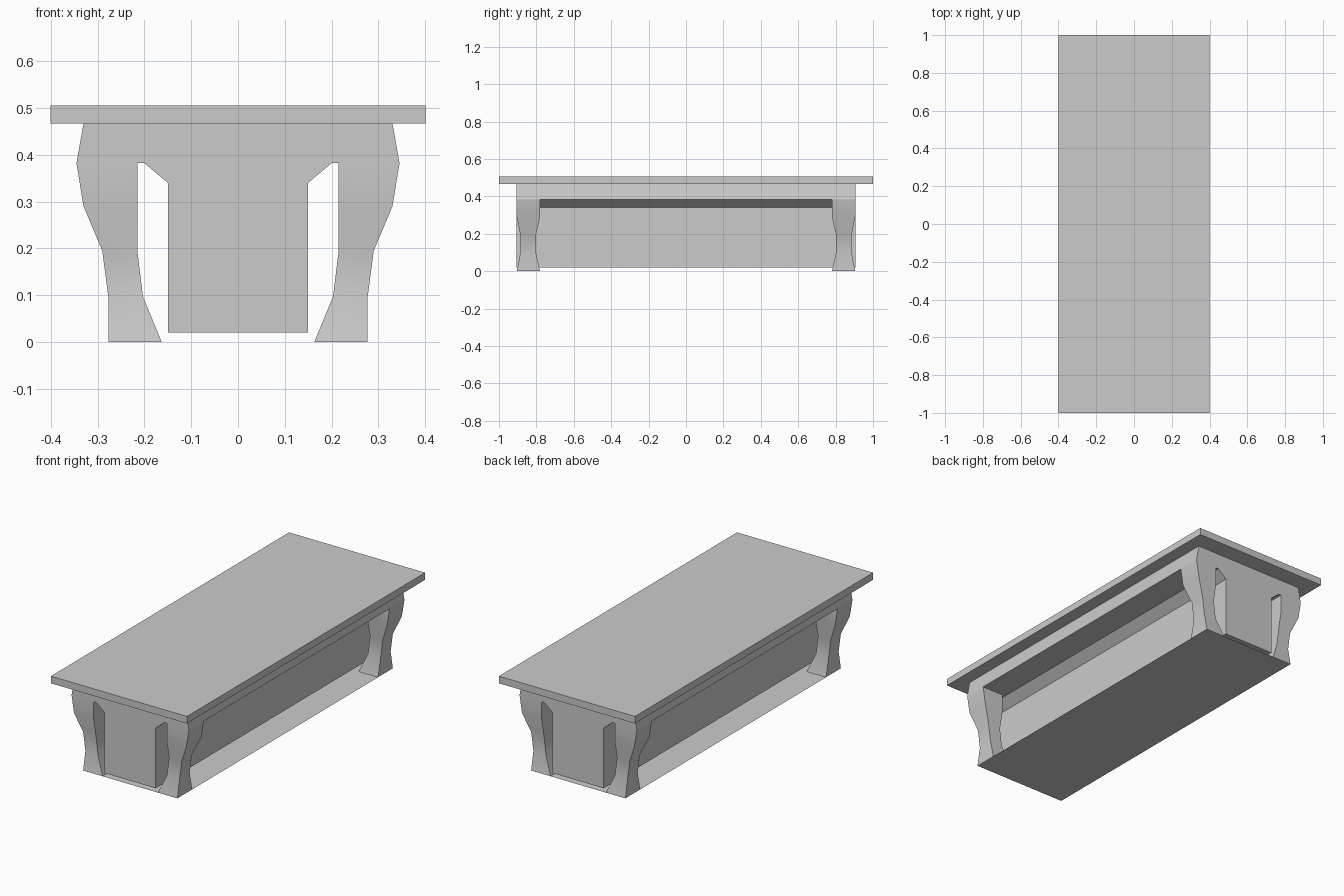
import bpy, bmesh, math

if "Cube" in bpy.data.objects:
    bpy.data.objects.remove(bpy.data.objects["Cube"])


def rect(x0, x1, y0, y1, z):
    return [(x0, y0, z), (x1, y0, z), (x1, y1, z), (x0, y1, z)]


def loft(name, rings, caps=True, smooth=False):
    """Skin a list of matching closed rings, optionally closing both ends."""
    bm = bmesh.new()
    vs = [[bm.verts.new(p) for p in r] for r in rings]
    n = len(rings[0])
    for a, b in zip(vs, vs[1:]):
        for i in range(n):
            j = (i + 1) % n
            bm.faces.new((a[i], a[j], b[j], b[i]))
    if caps:
        bm.faces.new(vs[0])
        bm.faces.new(vs[-1])
    bmesh.ops.recalc_face_normals(bm, faces=bm.faces)
    if not caps and sum(f.normal.dot(f.calc_center_median() - vs[0][0].co.lerp(vs[-1][2].co, 0.5))
                        for f in bm.faces) < 0:
        bmesh.ops.reverse_faces(bm, faces=bm.faces)
    me = bpy.data.meshes.new(name)
    bm.to_mesh(me)
    bm.free()
    ob = bpy.data.objects.new(name, me)
    bpy.context.collection.objects.link(ob)
    if smooth:
        bpy.ops.object.select_all(action='DESELECT')
        ob.select_set(True)
        bpy.context.view_layer.objects.active = ob
        bpy.ops.object.shade_smooth_by_angle(angle=math.radians(35))
    return ob


END = 0.905

# table top
loft("table_top", [rect(-0.4, 0.4, -1, 1, z) for z in (0.467, 0.505)])

# apron under the top, flaring slightly downwards
loft("apron", [rect(-0.345, 0.345, -END, END, 0.382),
               rect(-0.33, 0.33, -END, END, 0.467)])

# four waisted legs: z, inner x, outer x, inner y, outer y
levels = [(0.0, 0.163, 0.277, 0.78, END),
          (0.097, 0.203, 0.277, 0.802, 0.886),
          (0.195, 0.215, 0.29, 0.802, 0.886),
          (0.29, 0.215, 0.33, 0.78, END),
          (0.382, 0.215, 0.345, 0.78, END)]
legs = loft("legs", [rect(xi, xo, yi, yo, z) for z, xi, xo, yi, yo in levels],
            caps=False, smooth=True)
mirror = legs.modifiers.new("mirror", 'MIRROR')
mirror.use_axis = (True, True, False)

# central cabinet with flared upper edges, extruded along the length
half = [(0.15, 0.02), (0.15, 0.34), (0.2, 0.382)]
profile = half + [(-x, z) for x, z in reversed(half)]
loft("central_cabinet", [[(x, y, z) for x, z in profile] for y in (-END, END)])

# thin base sheet joining the feet
bpy.ops.mesh.primitive_plane_add(size=2)
base = bpy.context.object
base.name = "base_sheet"
for v in base.data.vertices:
    v.co.x *= 0.277
    v.co.y *= END
